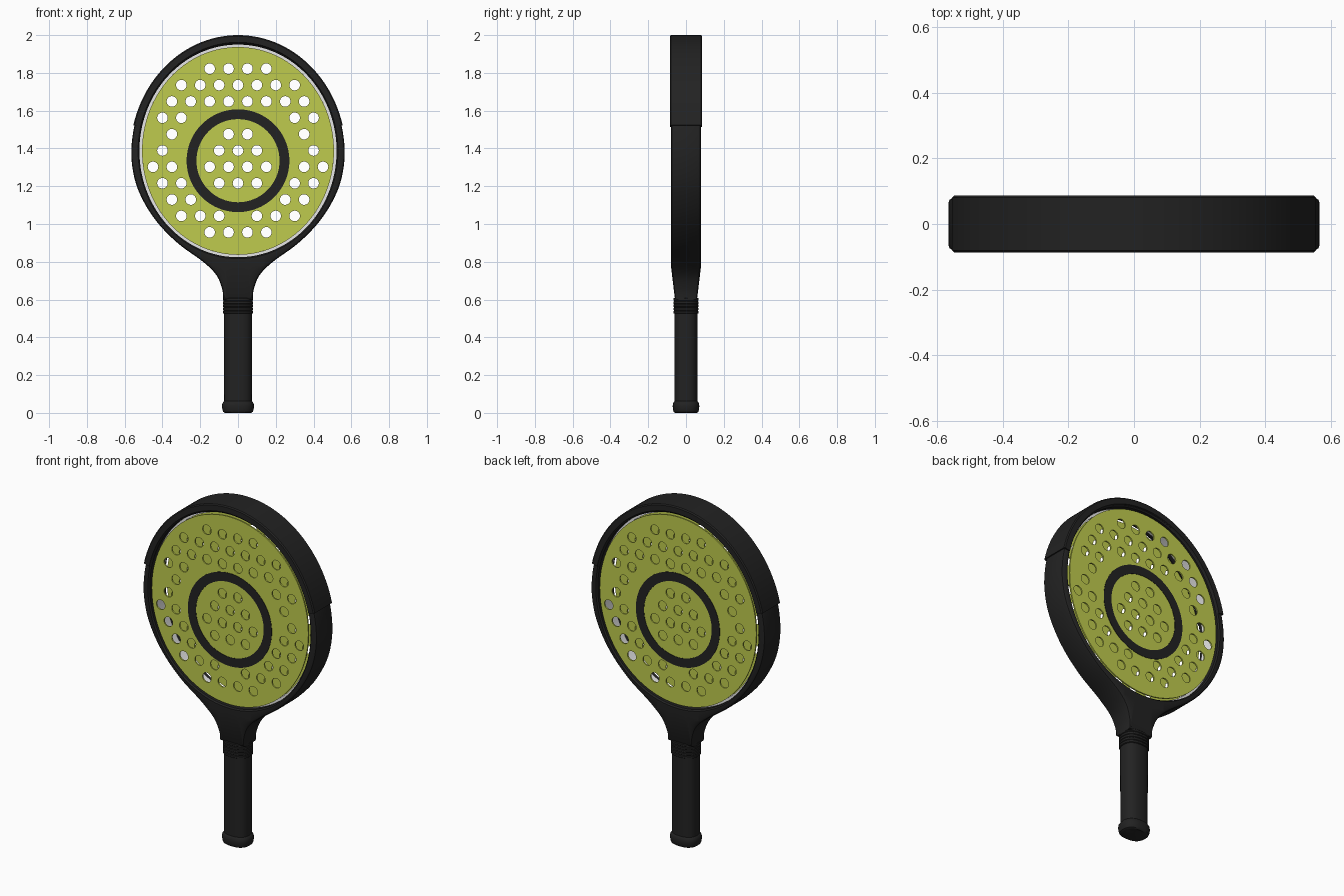
import bpy, bmesh, math
from mathutils import Vector

cube = bpy.data.objects.get("Cube")
if cube:
    bpy.data.objects.remove(cube, do_unlink=True)


def material(name, rgb, rough=0.6):
    m = bpy.data.materials.new(name)
    m.use_nodes = True
    m.diffuse_color = (*rgb, 1)
    bsdf = m.node_tree.nodes["Principled BSDF"]
    bsdf.inputs["Base Color"].default_value = (*rgb, 1)
    bsdf.inputs["Roughness"].default_value = rough
    return m


BLACK = material("matte black", (0.016, 0.016, 0.016))
GREEN = material("lime green", (0.52, 0.60, 0.075))
WHITE = material("white core", (0.8, 0.8, 0.8))


def add_object(name, mesh, mat, angle=35):
    mesh.materials.clear()
    mesh.materials.append(mat)
    for p in mesh.polygons:
        p.use_smooth = True
    mesh.set_sharp_from_angle(angle=math.radians(angle))
    ob = bpy.data.objects.new(name, mesh)
    bpy.context.collection.objects.link(ob)
    return ob


def loft(name, loops, mat, closed=False, taper=False):
    """Skin a list of closed section loops; cap the ends unless closed."""
    bm = bmesh.new()
    rows = [[bm.verts.new(p) for p in loop] for loop in loops]
    pairs = list(zip(rows, rows[1:]))
    if closed:
        pairs.append((rows[-1], rows[0]))
    else:
        bm.faces.new(rows[0])
        bm.faces.new(rows[-1])
    n = len(rows[0])
    for a, b in pairs:
        for i in range(n):
            j = (i + 1) % n
            bm.faces.new((a[i], a[j], b[j], b[i]))
    if taper:
        # Thin the throat toward the handle below a clean crease
        bmesh.ops.bisect_plane(bm, geom=bm.verts[:] + bm.edges[:] + bm.faces[:],
                               plane_co=(0, 0, THROAT_TOP), plane_no=(0, 0, 1))
        for v in bm.verts:
            drop = max(0, THROAT_TOP - v.co.z) / (THROAT_TOP - 0.6)
            v.co.y *= 1 - 0.27 * drop
    bmesh.ops.recalc_face_normals(bm, faces=bm.faces)
    mesh = bpy.data.meshes.new(name)
    bm.to_mesh(mesh)
    bm.free()
    return add_object(name, mesh, mat)


def ellipse(cx, cz, a, b, n):
    return [(cx + a * math.cos(2 * math.pi * i / n), cz + b * math.sin(2 * math.pi * i / n))
            for i in range(n)]


def flat_plate(name, outlines, y, half, mat):
    """Filled outline with holes, standing in the xz plane."""
    cu = bpy.data.curves.new(name, "CURVE")
    cu.dimensions = "2D"
    cu.fill_mode = "BOTH"
    cu.extrude = half
    for pts in outlines:
        sp = cu.splines.new("POLY")
        sp.points.add(len(pts) - 1)
        for p, (x, z) in zip(sp.points, pts):
            p.co = (x, z, 0, 1)
        sp.use_cyclic_u = True
    tmp = bpy.data.objects.new(name + " outline", cu)
    bpy.context.collection.objects.link(tmp)
    deps = bpy.context.evaluated_depsgraph_get()
    mesh = bpy.data.meshes.new_from_object(tmp.evaluated_get(deps))
    bpy.data.objects.remove(tmp, do_unlink=True)
    for v in mesh.vertices:
        x, z, d = v.co
        v.co = (x, y - d, z)
    return add_object(name, mesh, mat)


# Outer outline: smoothed neck and lower sides, elliptical crown, mirrored
THROAT_TOP = 0.78
CZ = 1.387
neck = [Vector(p) for p in ((0.076, 0.54), (0.078, 0.6), (0.085, 0.66), (0.115, 0.73), (0.185, 0.8),
                            (0.315, 0.895), (0.42, 1.0), (0.495, 1.11), (0.545, 1.23),
                            (0.565, 1.37), (0.55, 1.51))]
half = [Vector((0, 0.6)), Vector((0.04, 0.6))]
for k in range(1, len(neck) - 2):
    p0, p1, p2, p3 = neck[k - 1:k + 3]
    for s in range(6):
        t = s / 6
        half.append(0.5 * (2 * p1 + (p2 - p0) * t + (2 * p0 - 5 * p1 + 4 * p2 - p3) * t ** 2
                           + (3 * p1 - p0 - 3 * p2 + p3) * t ** 3))
for i in range(33):
    a = math.pi / 2 * i / 32
    half.append(Vector((0.565 * math.cos(a), 1.37 + 0.624 * math.sin(a))))
outer = half + [Vector((-p.x, p.y)) for p in half[-2:0:-1]]
count = len(outer)
normals = []
for i in range(count):
    d = (outer[(i + 1) % count] - outer[i - 1]).normalized()
    normals.append(Vector((d.y, -d.x)))


def inner_point(p, a, b):
    """Point of the head opening in the same direction as p."""
    d = p - Vector((0, CZ))
    return Vector((0, CZ)) + d / math.hypot(d.x / a, d.y / b)


def section(pairs):
    """Mirror (point, y) pairs from the front side to the back side."""
    front = [(p.x, -y, p.y) for p, y in pairs]
    return front + [(x, -y, z) for x, y, z in reversed(front)]


# Frame with throat
loft("frame", [section([(inner_point(p, 0.522, 0.563), 0.072), (inner_point(p, 0.529, 0.57), 0.08),
                        (p - n * 0.014, 0.08), (p - n * 0.004, 0.074), (p, 0.062)])
               for p, n in zip(outer, normals)], BLACK, closed=True, taper=True)

# Bumper guard over the crown
crown = [(p, n) for p, n in zip(outer, normals) if p.y > 1.5]
loft("bumper_guard", [section([(p - n * 0.036, 0.078), (p - n * 0.032, 0.086), (p, 0.086),
                               (p + n * 0.006, 0.08)]) for p, n in crown], BLACK)

# Pale core ring inside the head
loft("core_ring", [section([(inner_point(p, 0.508, 0.55), 0.04), (inner_point(p, 0.526, 0.567), 0.04)])
                   for p in outer], WHITE, closed=True)

# Perforated faces: staggered rows, one list of half-side positions per row
hole_rows = [(.05, .15), (0, .1, .2, .3), (.05, .15, .25, .35), (.3, .4), (.05, .35), (0, .1, .4),
             (.05, .15, .35, .45), (0, .1, .3, .4), (.25, .35), (.1, .2, .3), (.05, .15)]
holes = []
for r, xs in enumerate(hole_rows):
    for x in sorted({s * x for x in xs for s in (-1, 1)}):
        holes.append(ellipse(x, 1.822 - 0.0866 * r, 0.028, 0.028, 24))
for side, sign in (("front", -1), ("back", 1)):
    flat_plate(side + "_face", [ellipse(0, CZ, 0.508, 0.55, 128)] + holes, sign * 0.07, 0.004, GREEN)
    flat_plate(side + "_ring", [ellipse(0, 1.335, 0.272, 0.272, 96), ellipse(0, 1.335, 0.22, 0.22, 96)],
               sign * 0.0745, 0.0015, BLACK)


# Handle parts share a rounded-rectangular section
def handle_part(name, profile):
    def loop(z, r):
        pts = []
        for i in range(48):
            c, s = math.cos(math.pi * i / 24), math.sin(math.pi * i / 24)
            pts.append((r * math.copysign(abs(c) ** 0.8, c),
                        0.83 * r * math.copysign(abs(s) ** 0.8, s), z))
        return pts
    loft(name, [loop(z, r) for z, r in profile], BLACK)


handle_part("grip", [(0.04, 0.073), (0.55, 0.074)])
handle_part("butt_cap", [(0, 0.07), (0.005, 0.078), (0.015, 0.082), (0.035, 0.085), (0.05, 0.083),
                         (0.06, 0.076), (0.064, 0.07)])
collar = []
for k in range(5):
    z = 0.525 + 0.017 * k
    collar += [(z, 0.076), (z + 0.003, 0.08), (z + 0.013, 0.08), (z + 0.016, 0.076)]
handle_part("collar", collar)
